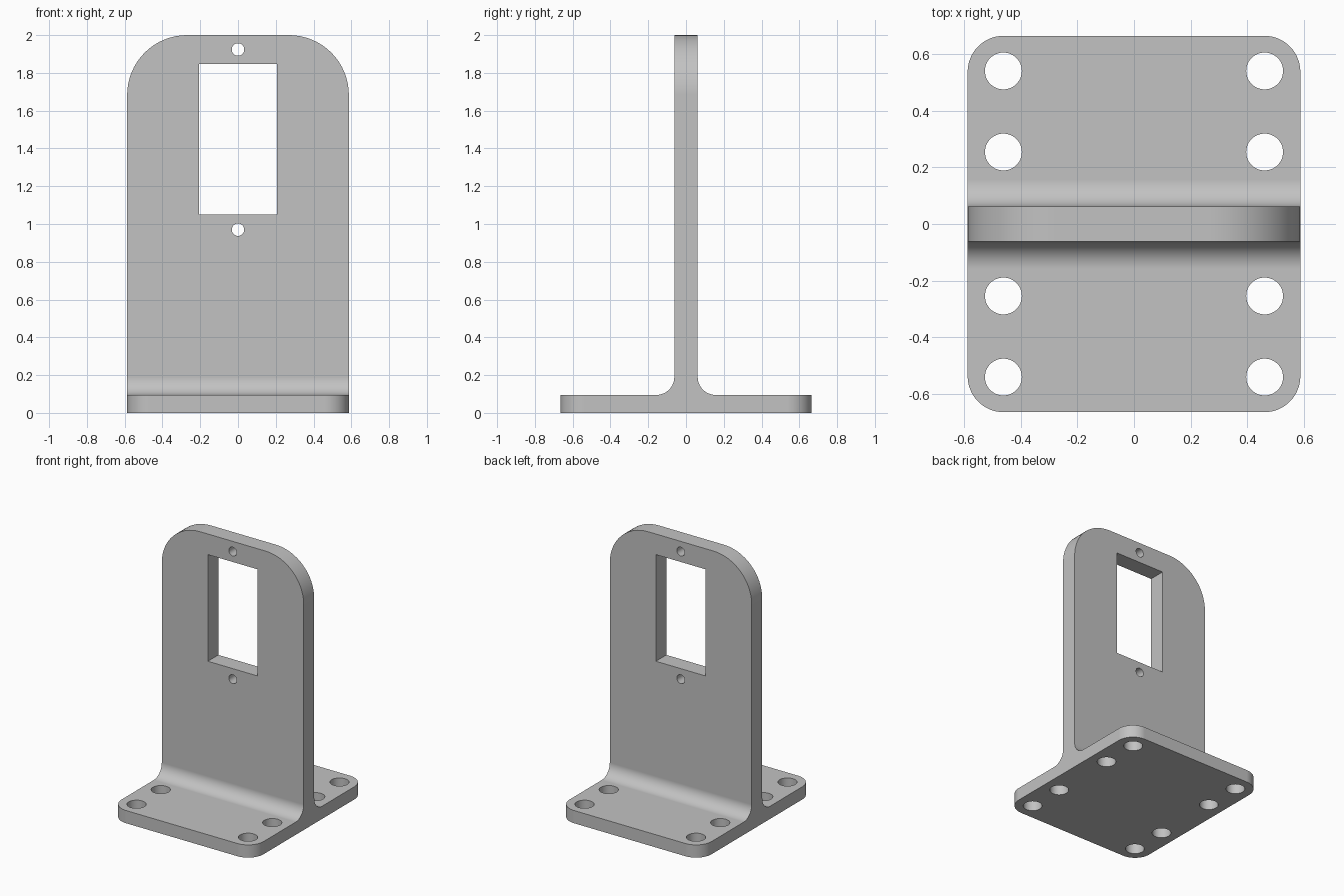
import bpy
import bmesh
from math import sin, cos, pi, radians
from mathutils import Vector

cube = bpy.data.objects.get("Cube")
if cube:
    bpy.data.objects.remove(cube, do_unlink=True)

HALF_X, HALF_Y, HEIGHT = 0.587, 0.664, 2.0
BASE_T, WALL = 0.095, 0.062
FILLET, BASE_R, TOP_R = 0.095, 0.127, 0.317
SEG = 16

grey = bpy.data.materials.new("light grey")
grey.use_nodes = True
colour = (0.54, 0.54, 0.54, 1)
grey.diffuse_color = colour
grey.node_tree.nodes["Principled BSDF"].inputs["Base Color"].default_value = colour


def arc(cx, cy, r, start, end, n=SEG):
    angles = [radians(start + (end - start) * i / n) for i in range(n + 1)]
    return [(cx + r * cos(a), cy + r * sin(a)) for a in angles]


def prism(name, outline, place, sweep):
    """Extrude a flat outline, placed in space by a function, along sweep."""
    bm = bmesh.new()
    face = bm.faces.new([bm.verts.new(place(u, v)) for u, v in outline])
    new = bmesh.ops.extrude_face_region(bm, geom=[face])["geom"]
    moved = [g for g in new if isinstance(g, bmesh.types.BMVert)]
    bmesh.ops.translate(bm, verts=moved, vec=Vector(sweep))
    bmesh.ops.recalc_face_normals(bm, faces=bm.faces)
    mesh = bpy.data.meshes.new(name)
    bm.to_mesh(mesh)
    bm.free()
    mesh.materials.append(grey)
    ob = bpy.data.objects.new(name, mesh)
    bpy.context.collection.objects.link(ob)
    return ob


def upright(name, outline):
    """Cutter seen from the front, running through the whole depth."""
    return prism(name, outline, lambda x, z: (x, -1, z), (0, 2, 0))


def vertical(name, outline):
    """Cutter seen from the top, running through the base and above."""
    return prism(name, outline, lambda x, y: (x, y, -0.5), (0, 0, 3))


def circle(cx, cy, r, n=48):
    return arc(cx, cy, r, 0, 360, n)[:-1]


# Upside-down T section with filleted inner corners, swept across the width
right_half = [(HALF_Y, 0), (HALF_Y, BASE_T)]
right_half += arc(WALL + FILLET, BASE_T + FILLET, FILLET, 270, 180)
right_half += [(WALL, HEIGHT)]
section = right_half + [(-y, z) for y, z in reversed(right_half)]
bracket = prism("mounting_bracket", section, lambda y, z: (-HALF_X, y, z), (2 * HALF_X, 0, 0))

cuts = []


# Corner waste pieces: what lies outside a rounded corner
def corner(u, v, r, su, sv):
    curve = [(u - su * r + su * (a - u + r), v - sv * r + sv * (b - v + r))
             for a, b in arc(u - r, v - r, r, 0, 90)]
    far = 0.1
    return curve + [(u - su * r, v + sv * far), (u + su * far, v + sv * far),
                    (u + su * far, v - sv * r)]


def signed_corner(half_u, half_v, r, su, sv):
    return [(su * a, sv * b) for a, b in corner(half_u, half_v, r, 1, 1)]


for sx in (-1, 1):
    cuts.append(upright("top_corner_cutter", signed_corner(HALF_X, HEIGHT, TOP_R, sx, 1)))
    for sy in (-1, 1):
        cuts.append(vertical("base_corner_cutter", signed_corner(HALF_X, HALF_Y, BASE_R, sx, sy)))
        # Bolt holes in the base
        for y in (0.254, 0.54):
            cuts.append(vertical("bolt_hole_cutter", circle(sx * 0.461, sy * y, 0.065)))

# Rectangular window and its two screw holes
W, LOW, HIGH = 0.206, 1.049, 1.846
cuts.append(upright("window_cutter", [(-W, LOW), (W, LOW), (W, HIGH), (-W, HIGH)]))
for z in (0.97, 1.924):
    cuts.append(upright("screw_hole_cutter", circle(0, z, 0.033, 32)))

# Cut everything out of the bracket, then discard the cutters
for cutter in cuts:
    mod = bracket.modifiers.new(cutter.name, 'BOOLEAN')
    mod.operation = 'DIFFERENCE'
    mod.solver = 'EXACT'
    mod.object = cutter
    cutter.hide_render = True

bpy.ops.object.select_all(action='DESELECT')
bpy.context.view_layer.objects.active = bracket
bracket.select_set(True)
for mod in list(bracket.modifiers):
    bpy.ops.object.modifier_apply(modifier=mod.name)
for cutter in cuts:
    bpy.data.objects.remove(cutter, do_unlink=True)

bpy.ops.object.shade_smooth_by_angle(angle=radians(30))
weighted = bracket.modifiers.new("even_shading", 'WEIGHTED_NORMAL')
weighted.keep_sharp = True
